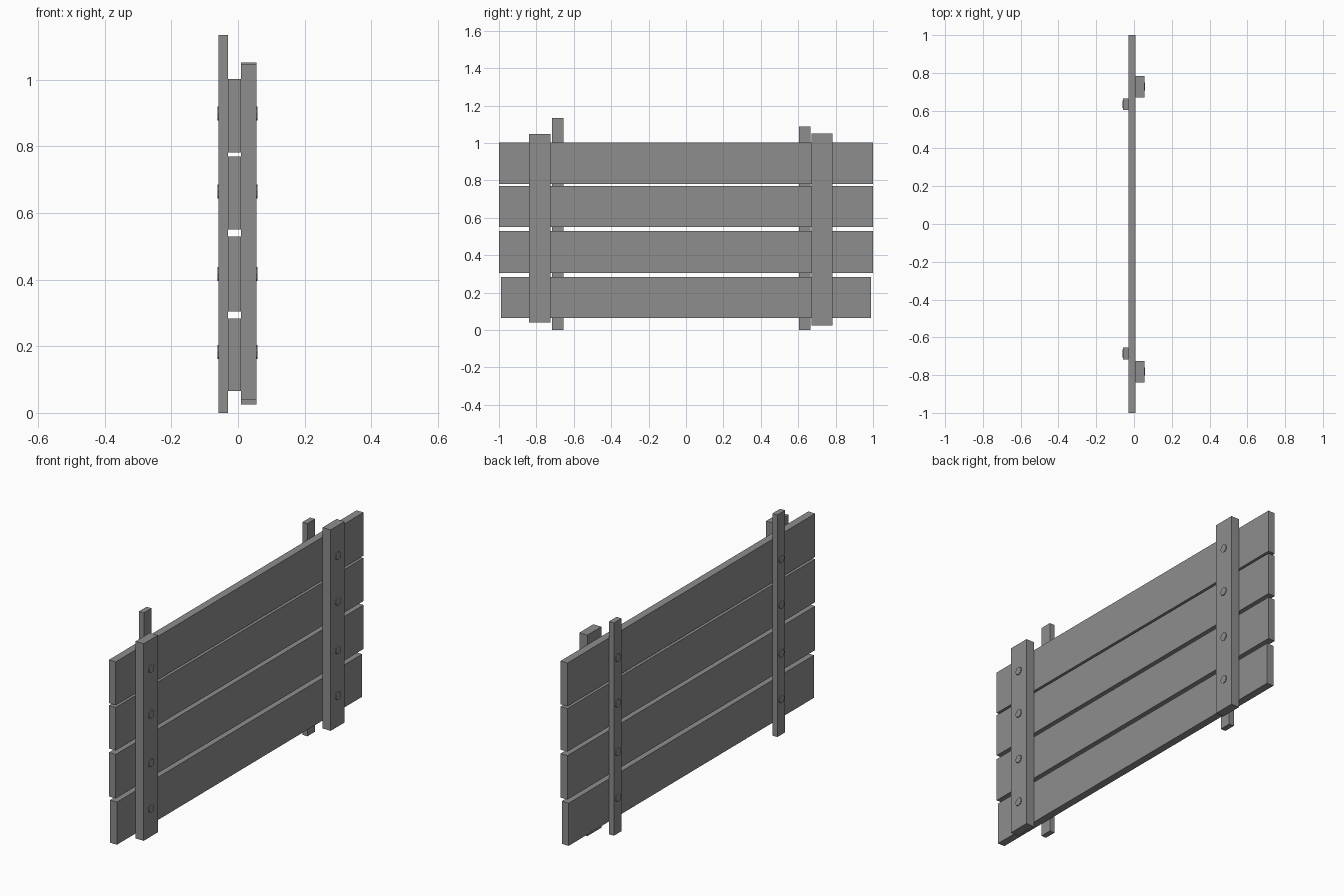
import bpy
from math import pi

cube = bpy.data.objects.get("Cube")
if cube:
    bpy.data.objects.remove(cube, do_unlink=True)

GREY = (0.27, 0.27, 0.27, 1)
grey = bpy.data.materials.new("weathered grey")
grey.use_nodes = True
grey.diffuse_color = GREY
grey.node_tree.nodes["Principled BSDF"].inputs["Base Color"].default_value = GREY


def box(name, x0, x1, y0, y1, z0, z1):
    """Box spanning the given ranges."""
    bpy.ops.mesh.primitive_cube_add(
        size=1, location=((x0 + x1) / 2, (y0 + y1) / 2, (z0 + z1) / 2))
    ob = bpy.context.object
    ob.name = name
    ob.scale = (x1 - x0, y1 - y0, z1 - z0)
    bpy.ops.object.transform_apply(location=False, rotation=False, scale=True)
    ob.data.materials.append(grey)


def bolt(name, x, y, z):
    """Flat bolt head, its axis along x."""
    bpy.ops.mesh.primitive_cylinder_add(
        vertices=8, radius=0.021, depth=0.012, location=(x, y, z),
        rotation=(0, pi / 2, 0))
    ob = bpy.context.object
    ob.name = name
    ob.data.materials.append(grey)


# Horizontal planks, bottom to top
planks = [(0.99, 0.065, 0.283), (1.0, 0.305, 0.53),
          (1.0, 0.55, 0.77), (1.0, 0.782, 1.003)]
for i, (half, z0, z1) in enumerate(planks):
    box(f"plank_{i + 1}", -0.03, 0.009, -half, half, z0, z1)

# Wide battens on one face, narrow stakes on the other
box("front_batten", 0.009, 0.055, -0.84, -0.725, 0.04, 1.047)
box("back_batten", 0.009, 0.055, 0.67, 0.783, 0.025, 1.052)
box("front_stake", -0.058, -0.03, -0.717, -0.655, 0, 1.135)
box("back_stake", -0.058, -0.03, 0.603, 0.665, 0, 1.087)

# Bolt heads where each upright crosses a plank
bolt_heights = (0.183, 0.417, 0.665, 0.898)
columns = [("front_batten", 0.053, -0.782), ("back_batten", 0.053, 0.727),
           ("front_stake", -0.056, -0.686), ("back_stake", -0.056, 0.634)]
for upright, x, y in columns:
    for i, z in enumerate(bolt_heights):
        bolt(f"{upright}_bolt_{i + 1}", x, y, z)
